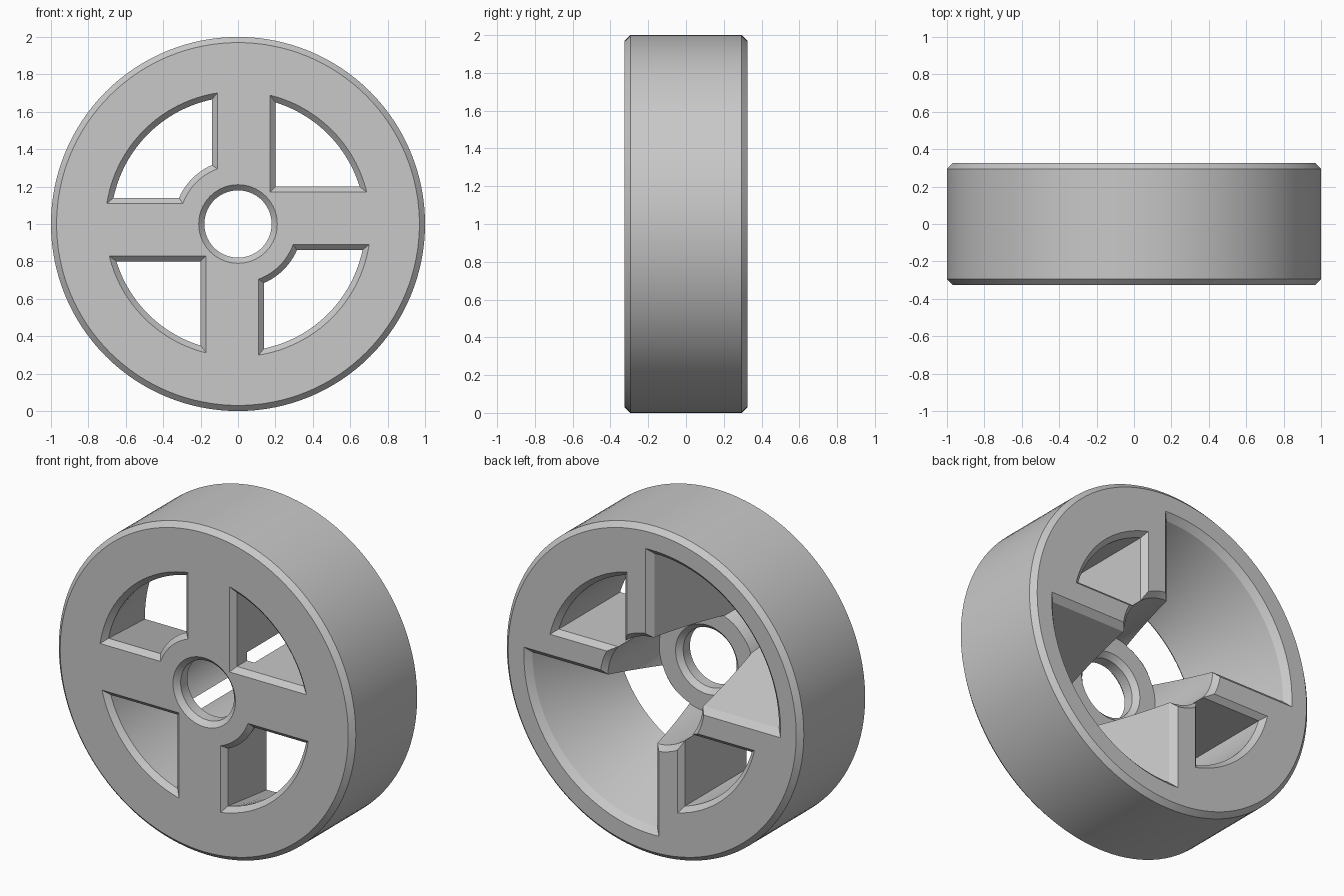
import bpy, bmesh, math

if "Cube" in bpy.data.objects:
    bpy.data.objects.remove(bpy.data.objects["Cube"])

grey = bpy.data.materials.new("light_grey")
grey.diffuse_color = (0.58, 0.58, 0.58, 1)
grey.use_nodes = True
grey.node_tree.nodes["Principled BSDF"].inputs["Base Color"].default_value = grey.diffuse_color


def loft(name, layers):
    """Closed solid through (y, outline) layers; outlines are equal-length (x, z) lists."""
    bm = bmesh.new()
    rings = [[bm.verts.new((x, y, z + 1)) for x, z in pts] for y, pts in layers]
    n = len(rings[0])
    for a, b in zip(rings, rings[1:]):
        for i in range(n):
            j = (i + 1) % n
            bm.faces.new((a[i], a[j], b[j], b[i]))
    bm.faces.new(rings[0])
    bm.faces.new(rings[-1])
    bmesh.ops.recalc_face_normals(bm, faces=bm.faces)
    me = bpy.data.meshes.new(name)
    bm.to_mesh(me)
    bm.free()
    ob = bpy.data.objects.new(name, me)
    bpy.context.collection.objects.link(ob)
    me.materials.append(grey)
    return ob


def circle(r, n=128):
    return [(r * math.cos(2 * math.pi * i / n), r * math.sin(2 * math.pi * i / n)) for i in range(n)]


def lathe(name, profile, n=128):
    return loft(name, [(y, circle(r, n)) for y, r in profile])


def arc(r, edge, n):
    """Quarter arc kept at distance `edge` from both axes."""
    a = math.asin(edge / r)
    return [(r * math.cos(a + (math.pi / 2 - 2 * a) * i / n),
             r * math.sin(a + (math.pi / 2 - 2 * a) * i / n)) for i in range(n + 1)]


def window(edge, outer, inner=None):
    """Quarter opening with a square or hub-following inner corner."""
    pts = arc(outer, edge, 32)
    return pts + (arc(inner, edge, 12)[::-1] if inner else [(edge, edge)])


def turn(pts, quarter):
    c, s = [(1, 0), (0, 1), (-1, 0), (0, -1)][quarter]
    return [(c * x - s * z, s * x + c * z) for x, z in pts]


# Wheel body with chamfered rims
wheel = lathe("wheel", [(-0.325, 0.97), (-0.295, 1), (0.295, 1), (0.325, 0.97)])
cutters = []

# Axle bore and the recess behind the hub plate
cutters.append(lathe("hub_cutter", [(-0.345, 0.23), (-0.295, 0.18), (-0.23, 0.18), (-0.2, 0.21),
                                    (-0.2, 0.32), (0.295, 0.32), (0.345, 0.37)], 96))

# Straight windows in two opposite quarters
for q in (0, 2):
    cutters.append(loft("straight_window_cutter", [
        (y, turn(window(0.20 - o, 0.68 + o), q))
        for y, o in ((-0.345, 0.05), (-0.295, 0), (0.295, 0), (0.345, 0.05))]))

# Flared windows, widening towards the back, in the other two quarters
for q in (1, 3):
    cutters.append(loft("flared_window_cutter", [
        (y, turn(window(0.14 - o, 0.68 + o, 0.345 - s), q))
        for y, o, s in ((-0.345, 0.05, 0.05), (-0.295, 0, 0),
                        (0.29, 0.15, 0.15), (0.345, 0.205, 0.15))]))

for c in cutters:
    c.hide_render = True
    m = wheel.modifiers.new(c.name, 'BOOLEAN')
    m.operation = 'DIFFERENCE'
    m.solver = 'EXACT'
    m.object = c

# Bake the cuts, drop the helpers
bpy.context.view_layer.update()
deps = bpy.context.evaluated_depsgraph_get()
baked = bpy.data.meshes.new_from_object(wheel.evaluated_get(deps))
wheel.modifiers.clear()
wheel.data = baked
for c in cutters:
    bpy.data.objects.remove(c)

bpy.context.view_layer.objects.active = wheel
wheel.select_set(True)
bpy.ops.object.shade_smooth_by_angle(angle=math.radians(25))
